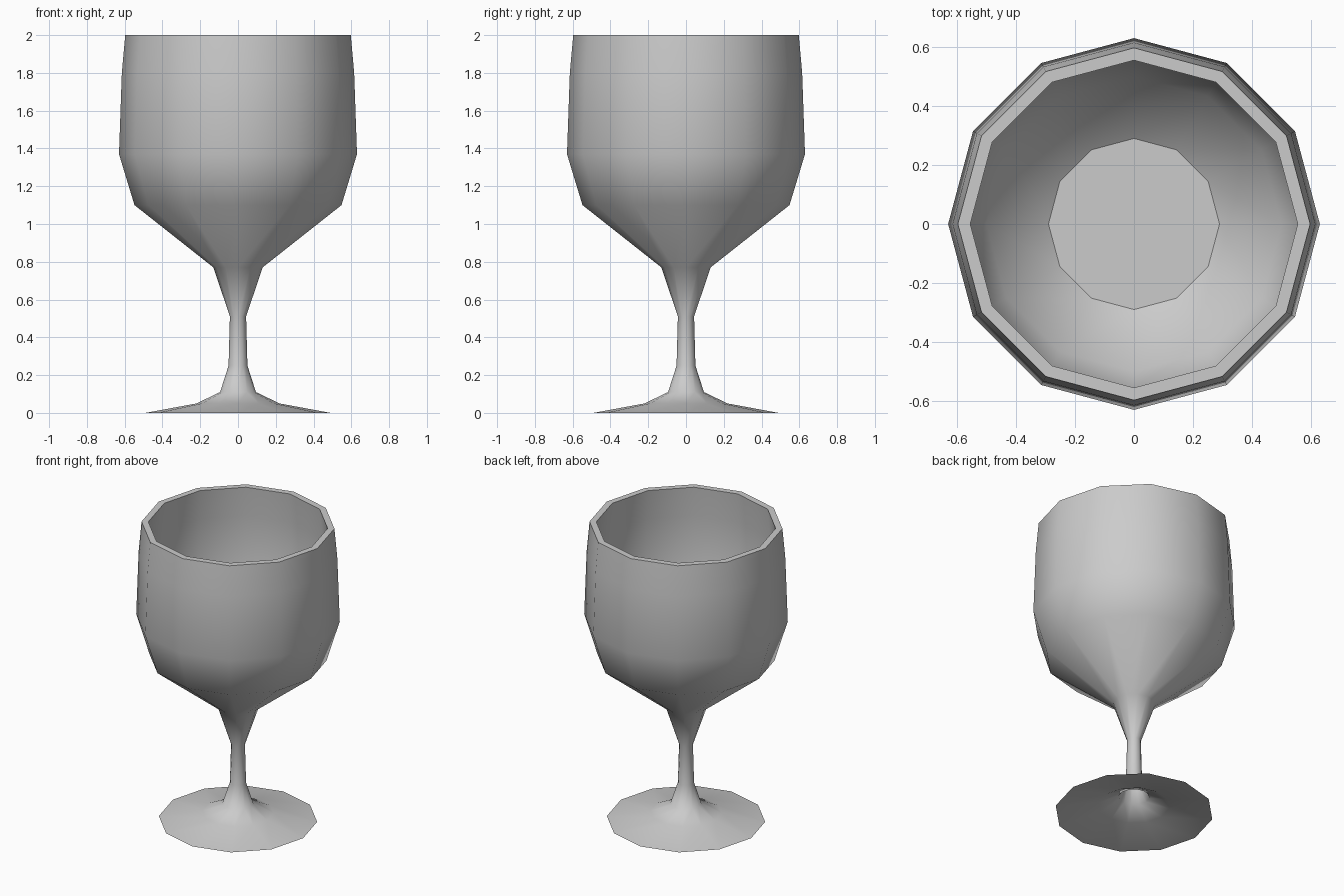
import bpy, bmesh, math

if "Cube" in bpy.data.objects:
    bpy.data.objects.remove(bpy.data.objects["Cube"])

SIDES = 12

def lathe(name, profile, cap_end=False):
    """Revolve (radius, z) points around z into a low-sided shell."""
    bm = bmesh.new()
    rings = []
    for r, z in profile:
        rings.append([bm.verts.new((r * math.cos(2 * math.pi * i / SIDES),
                                    r * math.sin(2 * math.pi * i / SIDES), z))
                      for i in range(SIDES)])
    for a, b in zip(rings, rings[1:]):
        for i in range(SIDES):
            j = (i + 1) % SIDES
            bm.faces.new((a[i], a[j], b[j], b[i]))
    cap = bm.faces.new(rings[-1]) if cap_end else None
    cap_index = len(bm.faces) - 1
    mesh = bpy.data.meshes.new(name)
    bm.to_mesh(mesh)
    bm.free()
    obj = bpy.data.objects.new(name, mesh)
    bpy.context.collection.objects.link(obj)
    bpy.ops.object.select_all(action='DESELECT')
    obj.select_set(True)
    bpy.context.view_layer.objects.active = obj
    bpy.ops.object.shade_smooth_by_angle(angle=math.radians(55))
    if cap:
        mesh.polygons[cap_index].use_smooth = False
    return obj

# Foot and stem (hollow underneath), bowl outside, rim, bowl inside, bowl floor
foot_stem = [(0.49, 0.0), (0.22, 0.05), (0.095, 0.11), (0.05, 0.25),
             (0.043, 0.51), (0.13, 0.77)]
bowl_outside = [(0.548, 1.10), (0.63, 1.37), (0.615, 1.80), (0.597, 2.0)]
bowl_inside = [(0.555, 2.0), (0.572, 1.80), (0.585, 1.38), (0.50, 1.12), (0.29, 0.96)]

lathe("goblet", foot_stem + bowl_outside + bowl_inside, cap_end=True)
